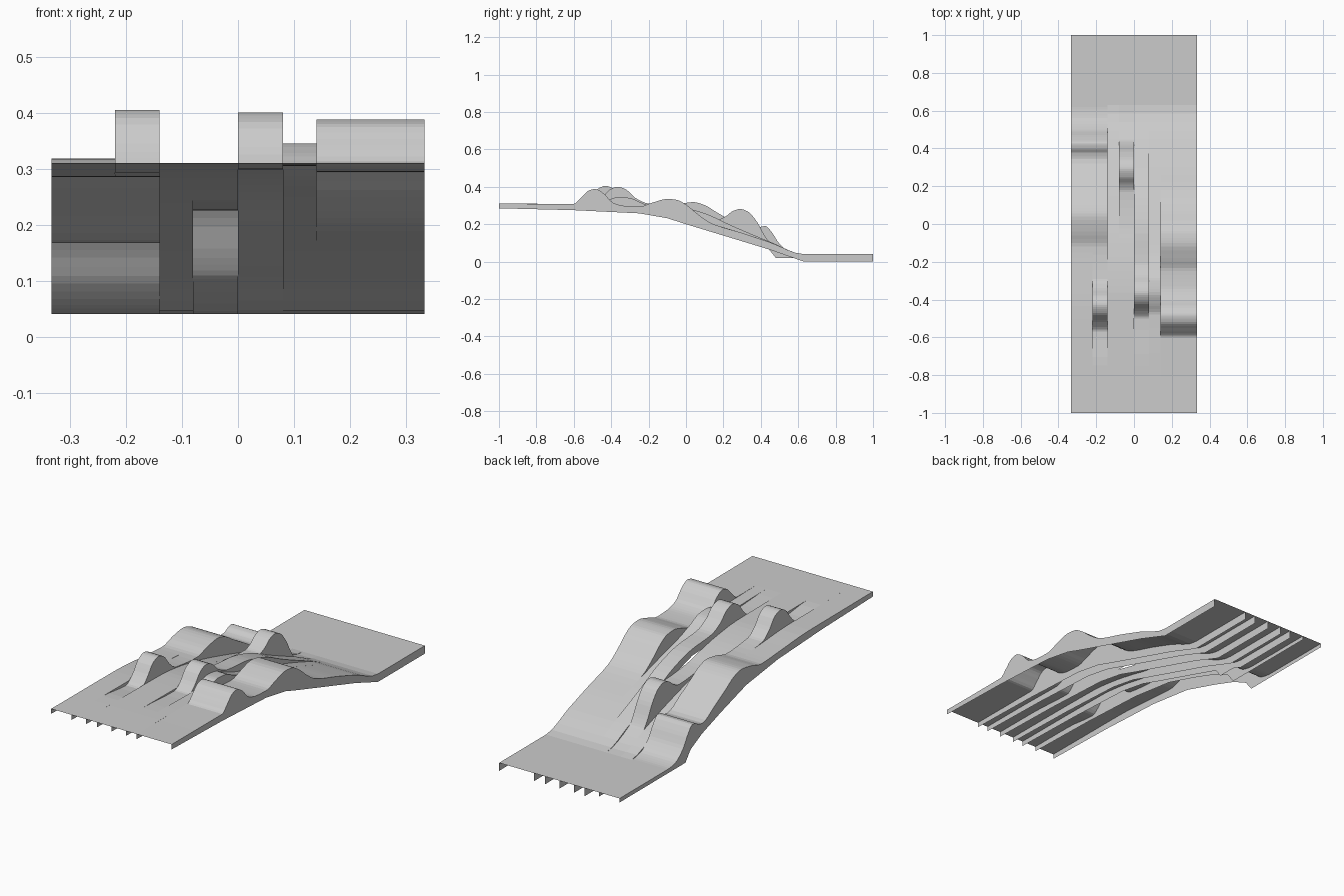
import bpy, bmesh

if "Cube" in bpy.data.objects:
    bpy.data.objects.remove(bpy.data.objects["Cube"])

# Shared slope: start and finish flats, and lower edge of the side walls
START = [(-1, .31), (-.75, .309)]
FINISH = [(.63, .04), (1, .04)]
SLOPE = [(.3, .153), (.45, .103)] + FINISH
FLOOR = [(-1, .285), (-.6, .275), (-.25, .258), (-.1, .232), (0, .2), (.45, .063), (.63, 0), (1, 0)]


def linear(pts, y):
    for (a, za), (b, zb) in zip(pts, pts[1:]):
        if y <= b:
            return za + (zb - za) * (y - a) / (b - a)
    return pts[-1][1]


def smooth(pts, steps=4):
    """Rounded profile through the points without overshoot."""
    s = [(q[1] - p[1]) / (q[0] - p[0]) for p, q in zip(pts, pts[1:])]
    m = [s[0]] + [2 * a * b / (a + b) if a * b > 0 else 0 for a, b in zip(s, s[1:])] + [s[-1]]
    out = []
    for i, ((a, za), (b, zb)) in enumerate(zip(pts, pts[1:])):
        h = b - a
        for k in range(steps):
            t = k / steps
            out.append((a + t * h,
                        (2*t**3 - 3*t*t + 1) * za + (t**3 - 2*t*t + t) * h * m[i]
                        + (3*t*t - 2*t**3) * zb + (t**3 - t*t) * h * m[i + 1]))
    return out + [pts[-1]]


def lane(name, x0, x1, pts, floor=FLOOR):
    """Open-bottomed strip: running surface plus a wall on each side."""
    prof = smooth(pts)
    ys = sorted({round(y, 4) for y, _ in prof} | {y for y, _ in floor})
    bm = bmesh.new()
    rows = []
    for y in ys:
        top, low = linear(prof, y), linear(floor, y)
        rows.append([bm.verts.new(c) for c in
                     ((x0, y, low), (x0, y, top), (x1, y, top), (x1, y, low))])
    for a, b in zip(rows, rows[1:]):
        for i in range(3):
            bm.faces.new((a[i], a[i + 1], b[i + 1], b[i]))
    bmesh.ops.recalc_face_normals(bm, faces=bm.faces)
    bm.normal_update()
    if sum(f.normal.z for f in bm.faces) < 0:
        bmesh.ops.reverse_faces(bm, faces=bm.faces)
    me = bpy.data.meshes.new(name)
    bm.to_mesh(me)
    bm.free()
    bpy.context.collection.objects.link(bpy.data.objects.new(name, me))


# Left side: two late rollers shared by two lanes
left_tail = [(-.24, .292), (-.12, .285), (-.04, .306), (.04, .318), (.1, .302), (.16, .266),
             (.25, .215), (.345, .167), (.375, .172), (.4, .186), (.425, .19), (.46, .155),
             (.5, .095), (.56, .05), (.62, .04), (1, .04)]
left_floor = [(-1, .285), (-.6, .275), (-.25, .258), (0, .225), (.2, .165), (.35, .115),
              (.44, .07), (.48, .02), (1, .02)]
lane("left_outer_lane", -.333, -.22, START + [(-.5, .308)] + left_tail, left_floor)
lane("left_inner_lane", -.22, -.14,
     START + [(-.57, .293), (-.52, .33), (-.47, .39), (-.43, .405), (-.39, .392), (-.34, .335), (-.29, .3)]
     + left_tail[1:], left_floor)

# Centre lanes
lane("centre_plain_lane", -.14, -.08,
     START + [(-.4, .305), (-.25, .29), (-.1, .262), (0, .238)] + SLOPE)
lane("centre_ramp_lane", -.08, 0,
     START + [(-.4, .305), (-.25, .29), (-.1, .262), (0, .24), (.17, .225), (.21, .24), (.25, .27),
              (.29, .281), (.33, .268), (.38, .212), (.42, .14), (.45, .103)] + FINISH)
lane("centre_jump_lane", 0, .08,
     START + [(-.5, .298), (-.46, .325), (-.41, .383), (-.365, .4), (-.32, .385), (-.27, .34),
              (-.2, .31), (-.05, .297), (.1, .258), (.25, .19), (.45, .106)] + FINISH,
     [(-1, .285), (-.6, .275), (-.25, .27), (-.05, .264), (.1, .22), (.25, .148),
      (.45, .063), (.63, 0), (1, 0)])
lane("centre_low_jump_lane", .08, .14,
     START + [(-.48, .305), (-.42, .328), (-.36, .345), (-.3, .34), (-.24, .315), (-.15, .28),
              (0, .24)] + SLOPE)

# Right side: two wide rollers
lane("right_lane", .14, .333,
     START + [(-.6, .309), (-.56, .343), (-.52, .38), (-.485, .388), (-.445, .368), (-.39, .315),
              (-.33, .298), (-.25, .294), (-.18, .315), (-.1, .335), (-.05, .33), (0, .305),
              (.07, .248), (.14, .203)] + SLOPE)
